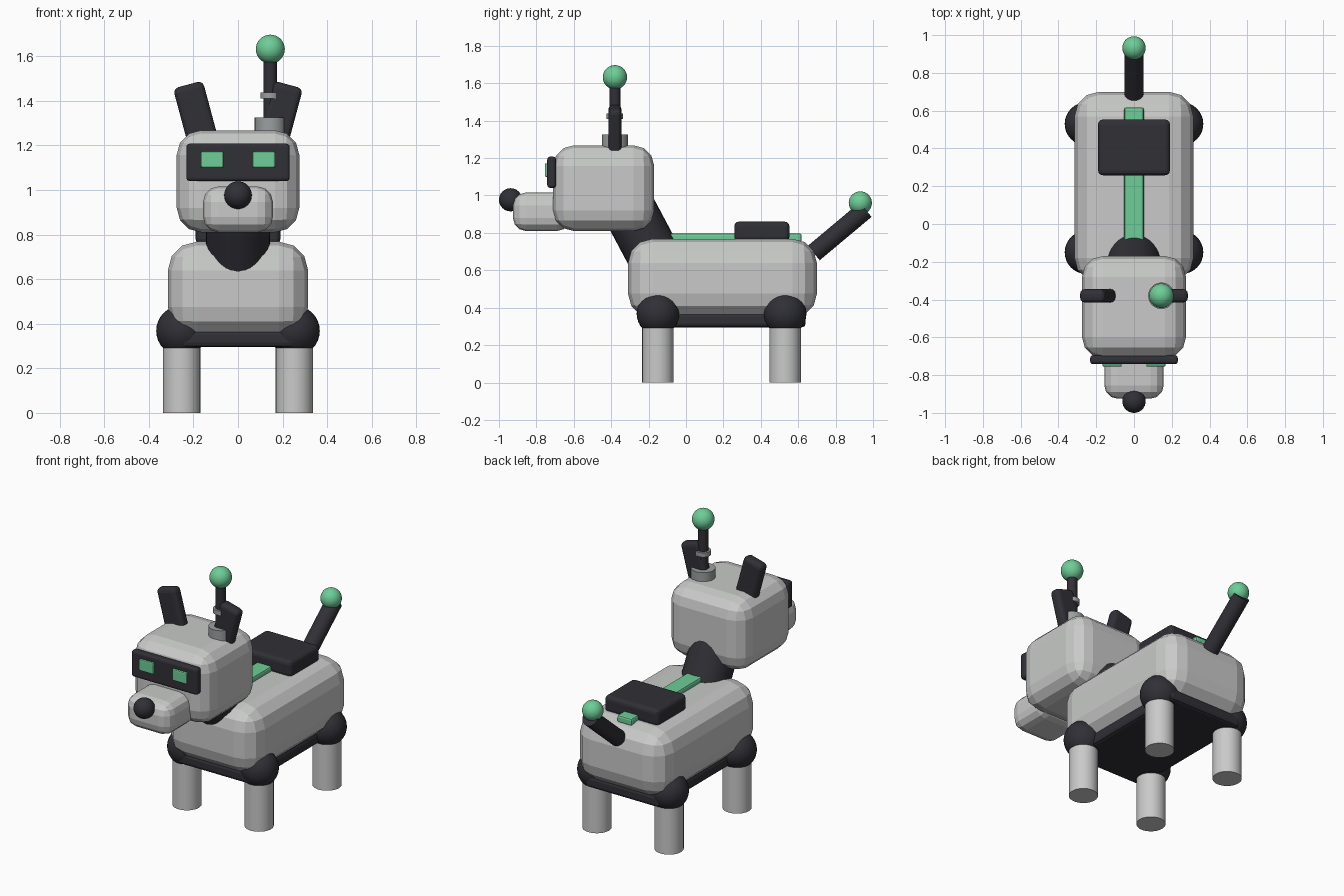
import bpy, math
from mathutils import Vector

if "Cube" in bpy.data.objects:
    bpy.data.objects.remove(bpy.data.objects["Cube"])


def material(name, rgb):
    m = bpy.data.materials.new(name)
    m.diffuse_color = (*rgb, 1)
    m.use_nodes = True
    m.node_tree.nodes["Principled BSDF"].inputs["Base Color"].default_value = m.diffuse_color
    return m


SHELL = material("light grey shell", (0.58, 0.59, 0.58))
METAL = material("mid grey metal", (0.33, 0.35, 0.35))
DARK = material("charcoal", (0.03, 0.029, 0.037))
GREEN = material("mint green", (0.155, 0.61, 0.31))


def finish(name, mat, smooth):
    ob = bpy.context.object
    ob.name = name
    ob.data.materials.append(mat)
    if smooth:
        bpy.ops.object.shade_smooth_by_angle(angle=math.radians(40))
    return ob


def box(name, lo, hi, bevel, segments, mat, tilt=0):
    """Rounded box between two corners, tilted about the y axis."""
    lo, hi = Vector(lo), Vector(hi)
    bpy.ops.mesh.primitive_cube_add(size=1, location=(lo + hi) / 2)
    ob = bpy.context.object
    ob.scale = hi - lo
    bpy.ops.object.transform_apply(location=False, rotation=False, scale=True)
    ob.rotation_euler.y = tilt
    mod = ob.modifiers.new("Rounding", 'BEVEL')
    mod.width, mod.segments = bevel, segments
    return finish(name, mat, False)


def rod(name, start, end, radius, mat, sides=32):
    start, end = Vector(start), Vector(end)
    axis = end - start
    bpy.ops.mesh.primitive_cylinder_add(vertices=sides, radius=radius, depth=axis.length,
                                        location=(start + end) / 2)
    bpy.context.object.rotation_euler = axis.to_track_quat('Z', 'Y').to_euler()
    return finish(name, mat, True)


def ball(name, centre, radius, mat):
    bpy.ops.mesh.primitive_uv_sphere_add(segments=32, ring_count=16, radius=radius, location=centre)
    return finish(name, mat, True)


# Torso with belly plate, back stripe and backpack
box("torso", (-0.315, -0.31, 0.345), (0.315, 0.70, 0.768), 0.13, 3, SHELL)
box("belly_plate", (-0.26, -0.25, 0.295), (0.26, 0.64, 0.37), 0.02, 2, DARK)
box("back_stripe", (-0.052, -0.25, 0.75), (0.052, 0.618, 0.798), 0.012, 2, GREEN)
box("backpack", (-0.19, 0.258, 0.755), (0.19, 0.553, 0.86), 0.025, 3, DARK)

# Legs and hip joints
for side, x in (("left", -0.253), ("right", 0.253)):
    for end, y in (("front", -0.15), ("back", 0.53)):
        rod(f"{end}_{side}_leg", (x, y, 0), (x, y, 0.34), 0.084, SHELL)
        ball(f"{end}_{side}_hip", (x, y, 0.368), 0.114, DARK)

# Neck and head
rod("neck", (0, -0.13, 0.60), (0, -0.335, 0.985), 0.143, DARK)
box("head", (-0.275, -0.71, 0.81), (0.275, -0.17, 1.268), 0.11, 3, SHELL)
box("muzzle", (-0.157, -0.925, 0.81), (0.157, -0.62, 1.016), 0.07, 3, SHELL)
ball("nose", (0, -0.938, 0.977), 0.062, DARK)
box("visor", (-0.232, -0.742, 1.04), (0.232, -0.695, 1.208), 0.016, 3, DARK)

# Eyes and ears
for side, s in (("left", -1), ("right", 1)):
    box(f"{side}_eye", (s * 0.116 - 0.051, -0.755, 1.10), (s * 0.116 + 0.051, -0.73, 1.172),
        0.007, 2, GREEN)
    box(f"{side}_ear", (s * 0.187 - 0.069, -0.415, 1.185), (s * 0.187 + 0.069, -0.345, 1.478),
        0.025, 3, DARK, s * math.radians(15))

# Antenna
AX, AY = 0.145, -0.38
rod("antenna_base", (AX, AY, 1.25), (AX, AY, 1.325), 0.07, METAL)
rod("antenna_rod", (AX, AY, 1.30), (AX, AY, 1.60), 0.03, DARK)
rod("antenna_ring", (AX, AY, 1.41), (AX, AY, 1.438), 0.044, METAL)
ball("antenna_ball", (AX, AY, 1.632), 0.065, GREEN)

# Tail
rod("tail", (0, 0.683, 0.692), (0, 0.96, 0.924), 0.05, DARK)
ball("tail_ball", (0, 0.932, 0.96), 0.062, GREEN)
